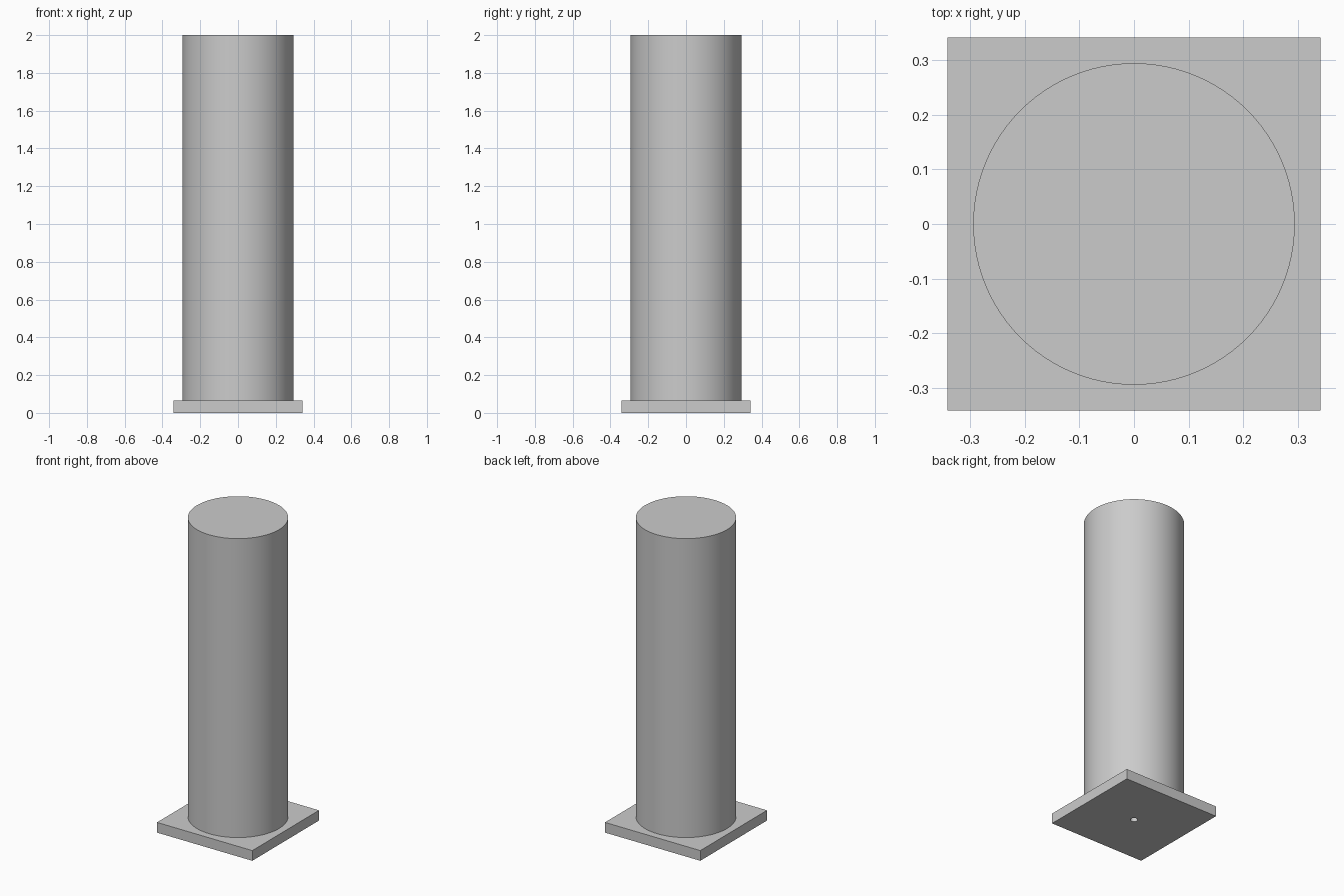
import bpy
import math

cube = bpy.data.objects.get("Cube")
if cube:
    bpy.data.objects.remove(cube, do_unlink=True)

HALF = 0.341      # half width of the base plate
PLATE = 0.066     # plate thickness
RADIUS = 0.294    # column radius
HEIGHT = 2.0
HOLE = 0.022      # radius of the mounting hole

grey = bpy.data.materials.new("light grey")
grey.use_nodes = True
colour = (0.6, 0.6, 0.6, 1)
grey.diffuse_color = colour
grey.node_tree.nodes["Principled BSDF"].inputs["Base Color"].default_value = colour


def cylinder(name, radius, bottom, top, sides):
    bpy.ops.mesh.primitive_cylinder_add(
        vertices=sides, radius=radius, depth=top - bottom,
        location=(0, 0, (bottom + top) / 2))
    obj = bpy.context.object
    obj.name = name
    obj.data.materials.append(grey)
    bpy.ops.object.shade_smooth_by_angle(angle=math.radians(30))
    return obj


# Round column
cylinder("column", RADIUS, PLATE, HEIGHT, 96)

# Square base plate
bpy.ops.mesh.primitive_cube_add(size=1, location=(0, 0, PLATE / 2))
plate = bpy.context.object
plate.name = "base_plate"
plate.scale = (2 * HALF, 2 * HALF, PLATE)
bpy.ops.object.transform_apply(location=False, rotation=False, scale=True)
plate.data.materials.append(grey)

# Mounting hole through the plate, closed above by the column
cutter = cylinder("hole_cutter", HOLE, -PLATE, 2 * PLATE, 32)
cutter.hide_render = True
cutter.hide_viewport = True
cut = plate.modifiers.new("mounting hole", "BOOLEAN")
cut.operation = "DIFFERENCE"
cut.solver = "EXACT"
cut.object = cutter

# Apply the cut and discard the cutter
bpy.context.view_layer.objects.active = plate
plate.select_set(True)
bpy.ops.object.modifier_apply(modifier=cut.name)
bpy.data.objects.remove(cutter, do_unlink=True)
bpy.ops.object.shade_smooth_by_angle(angle=math.radians(30))
